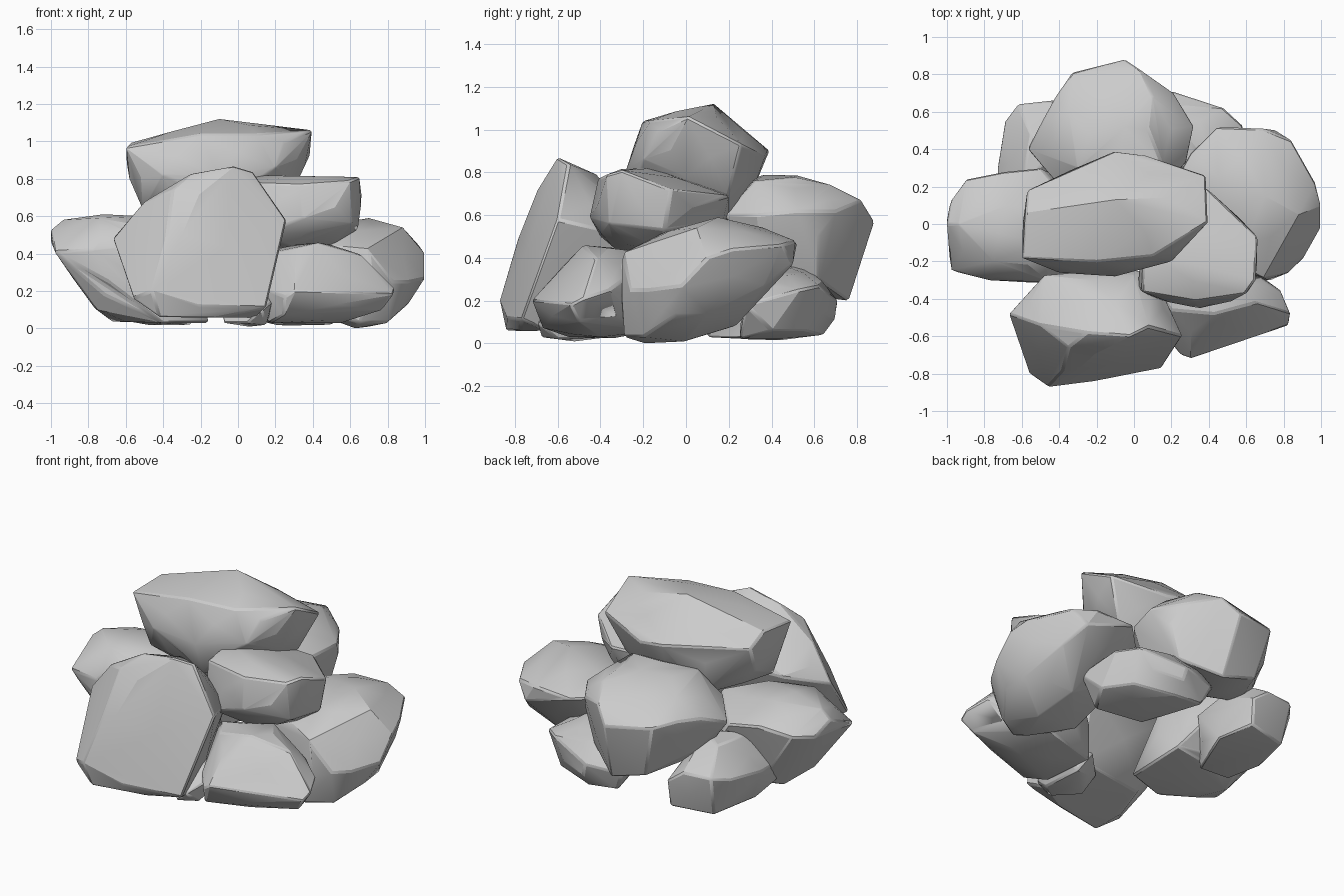
import bpy
import bmesh


def rock(name, crown, girdle, base):
    """One boulder: convex skin over a crown, a widest belt and a base, with bulged faces and worn edges."""
    bm = bmesh.new()
    for p in crown + girdle + base:
        bm.verts.new(p)
    hull = bmesh.ops.convex_hull(bm, input=bm.verts[:])
    inner = {v for v in hull["geom_interior"] + hull["geom_unused"]
             if isinstance(v, bmesh.types.BMVert)}
    bmesh.ops.delete(bm, geom=list(inner), context='VERTS')
    bmesh.ops.recalc_face_normals(bm, faces=bm.faces[:])
    # gentle bulge on the broad faces
    bmesh.ops.dissolve_limit(bm, angle_limit=0.2, verts=bm.verts[:], edges=bm.edges[:])
    broad = [f for f in bm.faces if f.calc_area() > 0.03]
    bmesh.ops.poke(bm, faces=broad, offset=0.018)
    mesh = bpy.data.meshes.new(name)
    bm.to_mesh(mesh)
    bm.free()
    ob = bpy.data.objects.new(name, mesh)
    bpy.context.collection.objects.link(ob)
    worn = ob.modifiers.new("worn_edges", 'BEVEL')
    worn.width = 0.01
    worn.segments = 1
    worn.limit_method = 'ANGLE'
    worn.angle_limit = 0.5
    bpy.ops.object.select_all(action='DESELECT')
    ob.select_set(True)
    bpy.context.view_layer.objects.active = ob
    bpy.ops.object.shade_smooth_by_angle(angle=0.4)
    return ob


# Capping slab with a long ridge
rock("cap_rock",
     [(-.1, .13, 1.12), (.395, .01, 1.06), (-.58, .06, .99), (-.2, -.2, 1.04), (.1, -.17, 1.04)],
     [(-.6, -.18, .97), (-.57, .18, .92), (-.1, .39, .9), (.06, .37, .87), (.385, .26, .93),
      (-.4, -.26, .82), (-.1, -.28, .81), (.2, -.2, .86)],
     [(-.58, -.1, .8), (-.55, .1, .75), (.29, .0, .78), (.28, .2, .7), (-.3, .25, .6),
      (-.51, -.13, .64), (.1, .2, .56), (-.1, -.2, .6), (0, 0, .55)])

# Large leaning rock at the front
rock("front_rock",
     [(-.5, -.54, .68), (-.25, -.58, .83), (-.02, -.6, .87), (.08, -.55, .84),
      (-.1, -.42, .79), (-.35, -.66, .74)],
     [(-.67, -.48, .48), (-.3, -.78, .5), (.26, -.6, .58), (.22, -.66, .42),
      (-.48, -.27, .55), (0, -.27, .62), (-.62, -.63, .36), (.1, -.25, .5)],
     [(-.56, -.8, .16), (-.46, -.87, .2), (-.42, -.84, .06), (.15, -.77, .11),
      (.1, -.66, .06), (-.4, -.45, .12), (.05, -.4, .14)])

# Block wedged under the cap on the right
rock("shoulder_rock",
     [(.04, -.36, .78), (.33, -.41, .77), (.05, -.15, .82), (.4, -.15, .81), (.65, -.3, .81)],
     [(.6, -.37, .79), (.66, -.07, .72), (.38, .2, .69), (.1, .2, .7), (.35, -.45, .59),
      (.61, -.36, .56), (.64, -.1, .53), (.02, -.34, .6)],
     [(.12, -.4, .5), (.28, -.33, .44), (.5, -.1, .43), (.3, .15, .48), (.1, -.1, .42)])

# Big rock on the right
rock("right_rock",
     [(.7, .15, .59), (.6, -.1, .52), (.88, .05, .54), (.67, .4, .53), (.45, .25, .55)],
     [(.3, .38, .46), (.44, .52, .47), (.69, .51, .48), (.84, .45, .46), (.97, .22, .44),
      (1.0, .1, .4), (1.0, -.02, .27), (.91, -.18, .25), (.83, -.26, .25),
      (.7, -.3, .42), (.68, -.3, .2), (.76, .5, .37), (.2, .2, .45), (.25, -.1, .38)],
     [(.8, -.2, .03), (.65, -.29, .03), (.62, -.2, 0), (.7, 0, .01), (.65, .23, .08),
      (.35, -.1, .1), (.35, .25, .25), (.9, .1, .14), (.83, .37, .27)])

# Low wedge at the front right
rock("front_right_rock",
     [(.2, -.46, .41), (.43, -.48, .46), (.65, -.42, .4), (.4, -.22, .43), (.1, -.32, .4)],
     [(.84, -.48, .21), (.83, -.54, .18), (.3, -.72, .2), (.25, -.7, .17), (.17, -.6, .2),
      (.68, -.29, .3), (.79, -.36, .25), (.08, -.3, .2), (.3, -.1, .34)],
     [(.77, -.5, .1), (.24, -.67, .07), (.17, -.55, .03), (.55, -.4, .03),
      (.5, -.15, .06), (.12, -.25, .05)])

# Small filler stone between the two front rocks
rock("filler_stone",
     [(.08, -.4, .2), (.12, -.52, .22)],
     [(-.1, -.45, .12), (.18, -.6, .14), (.13, -.7, .1), (.2, -.4, .15), (.05, -.3, .15)],
     [(-.08, -.55, .03), (.05, -.68, .03), (.15, -.6, .02), (.12, -.35, .03)])

# High rock at the back
rock("back_rock",
     [(-.3, .3, .77), (.15, .32, .76), (-.05, .52, .785), (-.35, .6, .72), (.1, .68, .74)],
     [(-.57, .4, .55), (-.49, .55, .61), (-.42, .68, .62), (-.33, .81, .6), (-.05, .88, .57),
      (.04, .82, .67), (.21, .7, .62), (.32, .52, .62), (.28, .33, .6), (-.4, .2, .6), (.15, .18, .6)],
     [(-.25, .76, .27), (-.02, .76, .2), (.2, .62, .3), (-.1, .45, .24),
      (-.42, .42, .33), (.22, .35, .38)])

# Low rock at the back right
rock("back_right_rock",
     [(.1, .55, .36), (.35, .55, .33), (.4, .3, .34)],
     [(-.08, .6, .22), (-.02, .66, .18), (.2, .71, .2), (.48, .62, .27), (.58, .53, .25),
      (.63, .28, .18), (.1, .3, .3), (.22, .7, .12)],
     [(.03, .63, .06), (.22, .64, .04), (.47, .56, .06), (.58, .4, .06), (.5, .25, .02),
      (.2, .3, .02)])

# Low rock at the back left
rock("back_left_rock",
     [(-.55, .48, .43), (-.42, .4, .46), (-.6, .2, .42)],
     [(-.73, .3, .25), (-.69, .55, .28), (-.62, .64, .3), (-.44, .66, .3), (-.33, .66, .22),
      (-.3, .2, .3), (-.72, .1, .24), (-.7, .1, .12)],
     [(-.68, .3, .07), (-.6, .58, .05), (-.34, .64, .06), (-.25, .45, .02), (-.4, .1, .03),
      (-.6, .1, .04)])

# Broad rock on the left
rock("left_rock",
     [(-.94, .0, .58), (-.68, .1, .6), (-.5, -.1, .6), (-.75, -.2, .59)],
     [(-1.0, .0, .53), (-1.0, .02, .46), (-.98, .13, .46), (-.9, .24, .48), (-.7, .28, .51),
      (-.5, .3, .48), (-.98, -.25, .41), (-.78, -.3, .42), (-.45, -.31, .45), (-.25, 0, .52)],
     [(-.76, -.18, .1), (-.68, .0, .04), (-.65, .18, .12), (-.4, -.28, .03),
      (-.16, -.2, .03), (-.2, .15, .08)])
